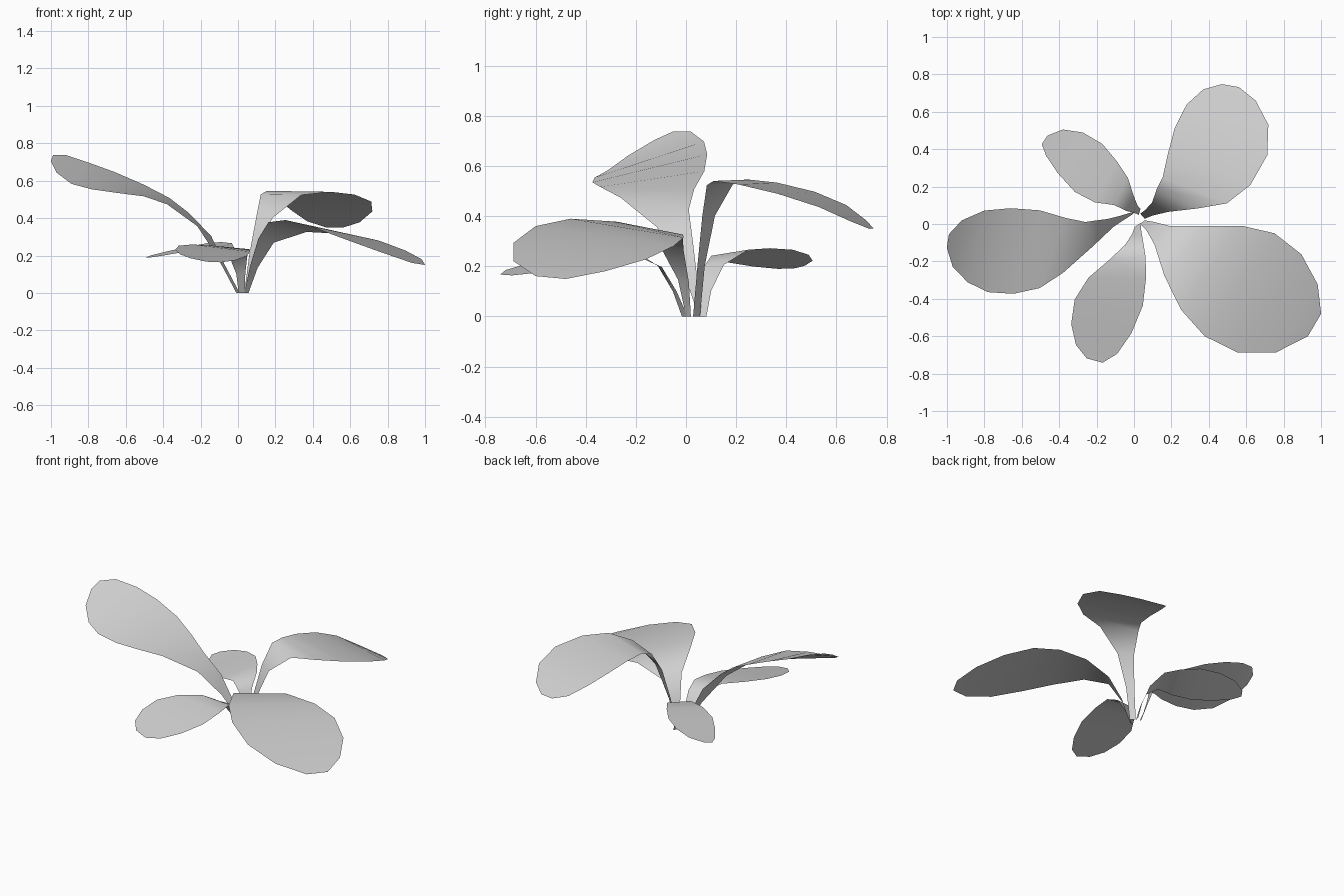
import bpy
import bmesh
from math import sqrt
from mathutils import Vector

# Remove the default cube
default_cube = bpy.data.objects.get("Cube")
if default_cube:
    bpy.data.objects.remove(default_cube, do_unlink=True)


def make_material(name, colour):
    material = bpy.data.materials.new(name)
    material.use_nodes = True
    material.diffuse_color = colour
    material.node_tree.nodes["Principled BSDF"].inputs["Base Color"].default_value = colour
    return material


leaf_material = make_material("pale grey", (0.64, 0.64, 0.64, 1))


def make_leaf(name, stem_side, tip_side, stations):
    """Sweep a flat ribbon along (x, y, z, half width) stations, stem to tip.
    The ribbon's crosswise direction turns from stem_side to tip_side,
    fastest near the stem."""
    bm = bmesh.new()
    rows = []
    for index, (x, y, z, half_width) in enumerate(stations):
        turn = sqrt(index / (len(stations) - 1))
        side = Vector(stem_side).lerp(Vector(tip_side), turn).normalized()
        if index == 0:
            side.z = 0  # the stem is cut level with the ground
        middle = Vector((x, y, z))
        rows.append([bm.verts.new(middle + side * half_width * sign)
                     for sign in (-1, 1)])
    for lower, upper in zip(rows, rows[1:]):
        bm.faces.new((lower[0], lower[1], upper[1], upper[0]))

    # Upper surface faces the sky
    bm.normal_update()
    if sum(face.normal.z * face.calc_area() for face in bm.faces) < 0:
        bmesh.ops.reverse_faces(bm, faces=bm.faces[:])
    for face in bm.faces:
        face.smooth = True

    mesh = bpy.data.meshes.new(name)
    bm.to_mesh(mesh)
    bm.free()
    mesh.materials.append(leaf_material)
    leaf = bpy.data.objects.new(name, mesh)
    bpy.context.collection.objects.link(leaf)
    return leaf


# Broad drooping leaf at the front left
make_leaf("front_left_leaf", (.7, .6, -.25), (.5, .85, -.08), [
    (.045, .01, 0, .015),
    (.085, -.01, .14, .03),
    (.15, -.06, .28, .065),
    (.265, -.145, .352, .17),
    (.415, -.235, .352, .28),
    (.565, -.325, .32, .335),
    (.725, -.425, .26, .315),
    (.87, -.505, .2, .215),
    (.965, -.54, .155, .07),
])

# Tall arching leaf at the back left
make_leaf("back_left_leaf", (.6, -.7, 0), (.98, -.17, -.02), [
    (.045, .042, 0, .018),
    (.08, .06, .2, .025),
    (.14, .09, .4, .05),
    (.23, .135, .525, .12),
    (.325, .18, .543, .185),
    (.4, .285, .53, .235),
    (.465, .44, .493, .258),
    (.5, .585, .44, .225),
    (.51, .69, .38, .143),
    (.515, .74, .35, .046),
])

# Long rising leaf on the right
make_leaf("right_leaf", (.6, .6, -.9), (.15, .92, .42), [
    (0, .06, 0, .018),
    (-.09, .015, .17, .04),
    (-.18, -.045, .33, .085),
    (-.32, -.125, .45, .15),
    (-.435, -.155, .512, .2),
    (-.575, -.15, .557, .235),
    (-.72, -.14, .6, .237),
    (-.845, -.12, .64, .205),
    (-.945, -.105, .69, .135),
    (-.995, -.09, .72, .04),
])

# Small low leaf at the back right
make_leaf("back_right_leaf", (.25, .95, .05), (.55, .82, .2), [
    (.03, .065, 0, .017),
    (.01, .08, .1, .022),
    (-.02, .11, .2, .045),
    (-.07, .175, .254, .083),
    (-.15, .225, .252, .126),
    (-.243, .3, .24, .15),
    (-.34, .38, .222, .13),
    (-.425, .435, .206, .085),
    (-.478, .45, .196, .028),
])

# Small low leaf at the front
make_leaf("front_leaf", (.8, .55, .1), (.94, -.25, -.2), [
    (.02, -.005, 0, .02),
    (.015, -.045, .1, .025),
    (0, -.105, .2, .05),
    (-.035, -.185, .243, .098),
    (-.09, -.29, .24, .155),
    (-.135, -.42, .225, .185),
    (-.175, -.56, .203, .165),
    (-.2, -.67, .185, .115),
    (-.21, -.73, .176, .045),
])
